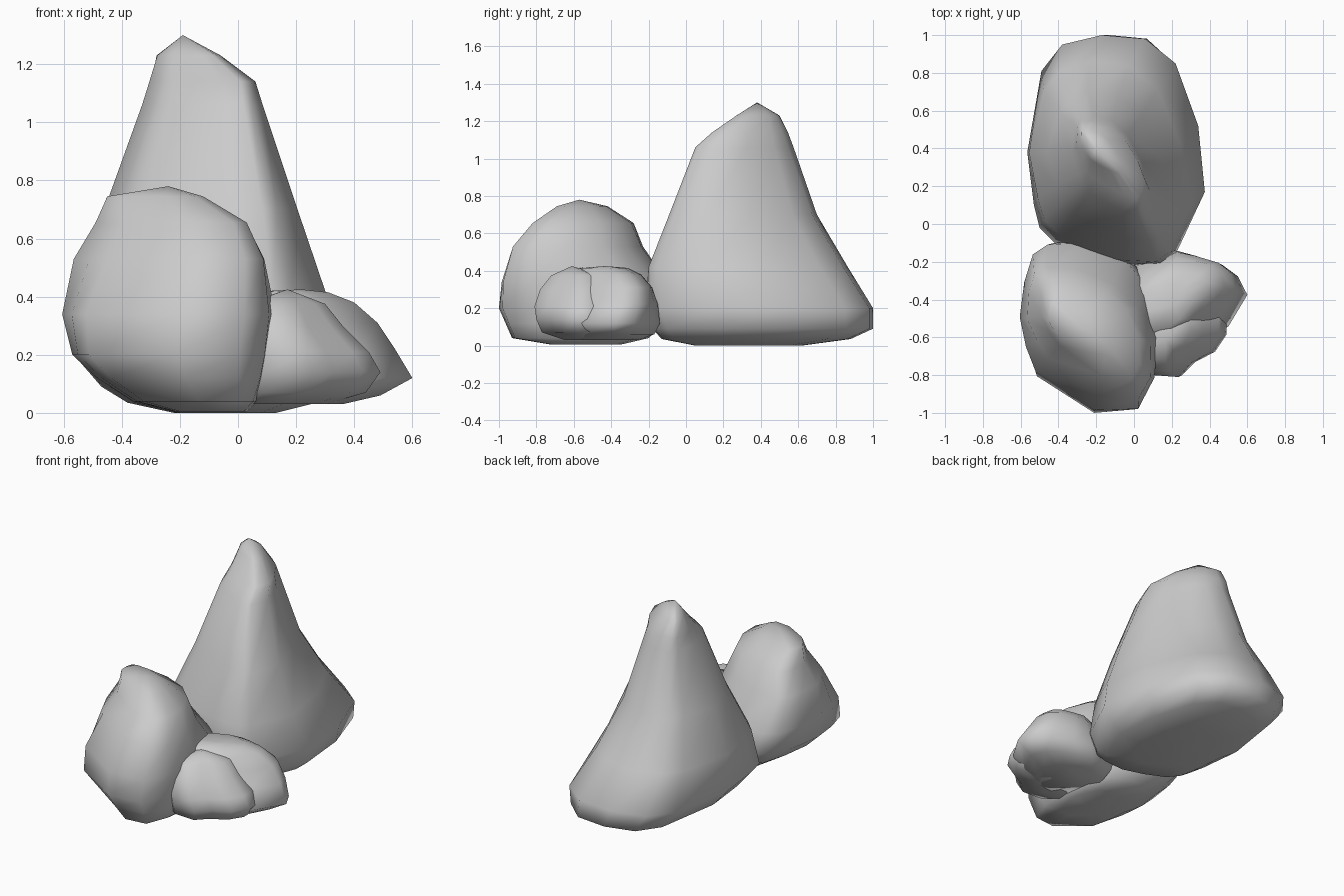
import bpy, bmesh


def fit(vals, lo, hi):
    """Rescale values to span lo..hi."""
    a, b = min(vals), max(vals)
    return [lo + (v - a) / (b - a) * (hi - lo) for v in vals]


def rock(name, outline, levels, apex, corner=1):
    """Loft a plan outline through levels (z, x0, x1, y0, y1, skew, pinch) to an apex.
    Skew stretches the section along the front-right to back-left diagonal;
    pinch pulls in the left corner at the back (corner=1) or front (corner=-1)."""
    us = fit([p[0] for p in outline], -1, 1)
    vs = fit([p[1] for p in outline], -1, 1)
    bm = bmesh.new()
    rings = []
    for z, x0, x1, y0, y1, s, p in levels:
        k = [1 - p * max(0, -u) * max(0, v * corner) for u, v in zip(us, vs)]
        xs = fit([f * (u - s * v) for u, v, f in zip(us, vs, k)], x0, x1)
        ys = fit([f * (v - s * u) for u, v, f in zip(us, vs, k)], y0, y1)
        rings.append([bm.verts.new((x, y, z)) for x, y in zip(xs, ys)])
    n = len(outline)
    for a, b in zip(rings, rings[1:]):
        for i in range(n):
            j = (i + 1) % n
            bm.faces.new((a[i], a[j], b[j], b[i]))
    tip = bm.verts.new(apex)
    for i in range(n):
        bm.faces.new((rings[-1][i], rings[-1][(i + 1) % n], tip))
    bm.faces.new(rings[0][::-1])
    bmesh.ops.recalc_face_normals(bm, faces=bm.faces)
    mesh = bpy.data.meshes.new(name)
    bm.to_mesh(mesh)
    bm.free()
    for f in mesh.polygons:
        f.use_smooth = True
    ob = bpy.data.objects.new(name, mesh)
    bpy.context.collection.objects.link(ob)
    return ob


# Tall pointed rock at the back, its crest running diagonally
rock("tall_rock",
     [(0.06, 0.98), (-0.17, 1.0), (-0.38, 0.95), (-0.49, 0.81), (-0.565, 0.38),
      (-0.53, 0.1), (-0.5, -0.02), (-0.42, -0.1), (-0.24, -0.17), (-0.04, -0.22),
      (0.15, -0.21), (0.23, -0.14), (0.375, 0.17), (0.34, 0.52), (0.22, 0.85)],
     [(0.0, -0.22, 0.13, 0.05, 0.62, 0, 0),
      (0.035, -0.38, 0.27, -0.13, 0.88, 0, 0),
      (0.09, -0.47, 0.34, -0.18, 1.0, 0, 0),
      (0.20, -0.565, 0.375, -0.22, 1.0, 0, 0),
      (0.42, -0.555, 0.30, -0.20, 0.865, 0.08, 0.16),
      (0.70, -0.46, 0.205, -0.09, 0.70, 0.17, 0.3),
      (1.06, -0.33, 0.085, 0.05, 0.575, 0.24, 0.2),
      (1.14, -0.305, 0.06, 0.14, 0.545, 0.3, 0.15),
      (1.23, -0.28, -0.06, 0.27, 0.50, 0.35, 0.1)],
     (-0.19, 0.38, 1.3))

# Rounded boulder at the front left
rock("round_rock",
     [(-0.22, -1.0), (0.01, -0.98), (0.1, -0.8), (0.13, -0.55), (0.08, -0.28),
      (-0.05, -0.12), (-0.25, -0.05), (-0.44, -0.07), (-0.52, -0.13),
      (-0.57, -0.29), (-0.6, -0.49), (-0.58, -0.66), (-0.54, -0.8)],
     [(0.005, -0.22, 0.03, -0.72, -0.35, 0, 0),
      (0.04, -0.36, 0.07, -0.93, -0.2, 0, 0),
      (0.12, -0.485, 0.1, -0.965, -0.12, 0, 0),
      (0.20, -0.57, 0.12, -1.0, -0.08, 0, 0),
      (0.34, -0.605, 0.13, -0.985, -0.10, 0.04, 0.08),
      (0.53, -0.565, 0.09, -0.925, -0.23, 0.14, 0.25),
      (0.655, -0.49, 0.03, -0.82, -0.28, 0.18, 0.25),
      (0.745, -0.45, -0.12, -0.69, -0.42, 0.2, 0.2)],
     (-0.24, -0.57, 0.78), corner=-1)

# Small lumpy rock at the front right: a larger rear lobe and a front lobe
rock("small_rock_rear",
     [(0.2, -0.62), (0.4, -0.61), (0.5, -0.54), (0.6, -0.37), (0.55, -0.27),
      (0.47, -0.21), (0.33, -0.16), (0.22, -0.13), (0.0, -0.18), (-0.05, -0.4),
      (0.0, -0.56)],
     [(0.03, -0.03, 0.36, -0.6, -0.25, 0, 0),
      (0.06, -0.04, 0.49, -0.61, -0.17, 0, 0),
      (0.12, -0.05, 0.60, -0.62, -0.14, 0, 0),
      (0.22, -0.05, 0.54, -0.62, -0.15, -0.12, 0),
      (0.31, -0.05, 0.48, -0.61, -0.18, -0.2, 0),
      (0.38, -0.03, 0.40, -0.59, -0.24, -0.2, 0),
      (0.415, 0.0, 0.31, -0.57, -0.31, -0.2, 0)],
     (0.22, -0.43, 0.425))
rock("small_rock_front",
     [(0.1, -0.8), (0.25, -0.81), (0.32, -0.74), (0.42, -0.69), (0.48, -0.6),
      (0.48, -0.5), (0.3, -0.42), (0.05, -0.42), (0.0, -0.6), (0.02, -0.74)],
     [(0.03, 0.0, 0.3, -0.65, -0.42, 0, 0),
      (0.07, 0.0, 0.44, -0.77, -0.4, 0, 0),
      (0.14, 0.0, 0.49, -0.80, -0.4, 0, 0),
      (0.21, 0.0, 0.45, -0.81, -0.4, 0, 0),
      (0.30, 0.0, 0.36, -0.78, -0.4, 0, 0),
      (0.375, 0.02, 0.30, -0.72, -0.44, 0, 0)],
     (0.17, -0.61, 0.425))
